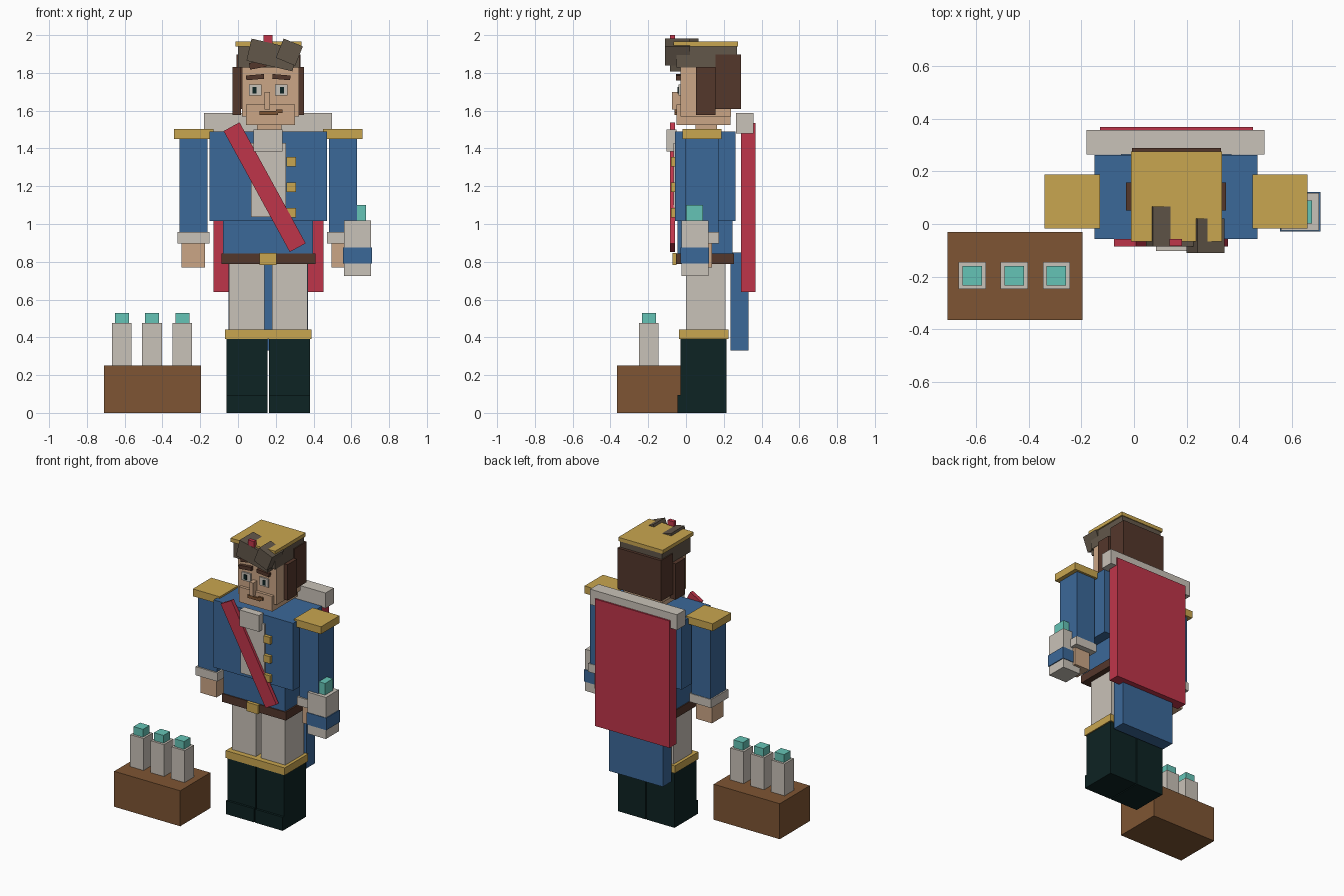
import bpy, bmesh, math
from mathutils import Matrix


def linear(c):
    return c / 12.92 if c <= 0.04045 else ((c + 0.055) / 1.055) ** 2.4


def material(name, hexcode):
    m = bpy.data.materials.new(name)
    rgb = [linear(int(hexcode[i:i + 2], 16) / 255) for i in (0, 2, 4)]
    m.diffuse_color = (*rgb, 1)
    return m


blue = material("coat_blue", "3B6899")
red = material("red", "BF354A")
gold = material("gold", "C9A650")
cream = material("off_white", "C9C2B8")
skin = material("skin", "CBA686")
dark = material("dark_brown", "54372B")
wood = material("wood_brown", "7E5533")
black = material("boot_black", "0D2323")
teal = material("teal", "65C4B6")
taupe = material("grey_brown", "62574A")


def box(name, mat, x, y, z, tilt=0):
    """Box from (min, max) ranges, tilted about the y axis by degrees."""
    bm = bmesh.new()
    bmesh.ops.create_cube(bm, size=1)
    size = [r[1] - r[0] for r in (x, y, z)]
    mid = [(r[0] + r[1]) / 2 for r in (x, y, z)]
    bm.transform(Matrix.Rotation(math.radians(tilt), 4, 'Y') @ Matrix.Diagonal((*size, 1)))
    me = bpy.data.meshes.new(name)
    bm.to_mesh(me)
    bm.free()
    me.materials.append(mat)
    ob = bpy.data.objects.new(name, me)
    ob.location = mid
    bpy.context.collection.objects.link(ob)
    return ob


CX = 0.16  # centre line of the figure


def pair(name, mat, inner, outer, y, z, tilt=0):
    """Two boxes mirrored across the figure's centre line."""
    box(name + "_left", mat, (CX - outer, CX - inner), y, z, tilt)
    box(name + "_right", mat, (CX + inner, CX + outer), y, z, -tilt)


# crate with three bottles
box("crate", wood, (-0.71, -0.195), (-0.365, -0.03), (0, 0.25))
for i, x in enumerate((-0.615, -0.455, -0.295)):
    box(f"bottle_{i}", cream, (x - 0.052, x + 0.052), (-0.248, -0.145), (0.25, 0.475))
    box(f"bottle_cap_{i}", teal, (x - 0.037, x + 0.037), (-0.233, -0.16), (0.475, 0.53))

# legs and boots
pair("boot", black, 0.004, 0.221, (-0.03, 0.215), (0, 0.392))
pair("boot_toe", black, 0.004, 0.221, (-0.046, -0.02), (0, 0.095))
box("boot_cuff", gold, (-0.07, 0.39), (-0.037, 0.225), (0.39, 0.442))
pair("leg", cream, 0.02, 0.208, (0.0, 0.208), (0.44, 0.8))

# belt and coat
box("belt", dark, (-0.087, 0.409), (-0.052, 0.255), (0.787, 0.845))
box("buckle", gold, (0.115, 0.205), (-0.072, -0.05), (0.784, 0.847))
box("coat_waist", blue, (-0.08, 0.398), (-0.045, 0.245), (0.845, 1.02))
box("coat_chest", blue, (-0.15, 0.47), (-0.057, 0.262), (1.015, 1.49))
box("coat_tail", blue, (-0.05, 0.37), (0.235, 0.33), (0.33, 0.85))
box("shirt_front", cream, (0.068, 0.255), (-0.067, -0.05), (1.037, 1.43))
box("cravat", cream, (0.083, 0.235), (-0.103, -0.05), (1.385, 1.5))
for i, z in enumerate((1.06, 1.195, 1.33)):
    box(f"button_{i}", gold, (0.256, 0.306), (-0.08, -0.055), (z - 0.025, z + 0.025))
box("sash", red, (0.093, 0.189), (-0.085, -0.058), (0.83, 1.56), -28.7)

# cape and collar
box("cape", red, (-0.13, 0.452), (0.29, 0.369), (0.64, 1.535))
box("cape_collar", cream, (-0.18, 0.497), (0.265, 0.358), (1.48, 1.588))

# arms
pair("sleeve", blue, 0.322, 0.47, (-0.005, 0.172), (0.955, 1.455))
pair("epaulette", gold, 0.29, 0.5, (-0.018, 0.188), (1.45, 1.502))
pair("sleeve_cuff", cream, 0.31, 0.48, (-0.015, 0.176), (0.898, 0.958))
pair("hand", skin, 0.335, 0.458, (0.01, 0.137), (0.77, 0.9))

# held bottle
box("held_bottle", cream, (0.56, 0.703), (-0.025, 0.118), (0.725, 1.018))
box("held_bottle_label", blue, (0.556, 0.709), (-0.029, 0.122), (0.79, 0.875))
box("held_bottle_cap", teal, (0.587, 0.678), (0.001, 0.09), (1.018, 1.1))

# head
box("neck", skin, (0.1, 0.23), (0.05, 0.165), (1.48, 1.54))
box("head", skin, (0.022, 0.322), (-0.03, 0.238), (1.57, 1.86))
box("jaw", skin, (0.042, 0.302), (-0.05, 0.236), (1.525, 1.632))
box("nose", skin, (0.14, 0.17), (-0.073, -0.02), (1.605, 1.7))
box("moustache", wood, (0.115, 0.212), (-0.06, -0.045), (1.577, 1.597))
box("moustache_tip", wood, (0.2, 0.235), (-0.062, -0.045), (1.588, 1.607))
pair("eye", cream, 0.035, 0.103, (-0.04, -0.02), (1.68, 1.738))
pair("pupil", black, 0.062, 0.084, (-0.045, -0.03), (1.69, 1.725))
pair("eyebrow", dark, 0.022, 0.117, (-0.053, -0.02), (1.765, 1.79), -5)

# hair
pair("side_hair", dark, 0.145, 0.19, (0.052, 0.157), (1.577, 1.83))
box("back_hair", dark, (-0.007, 0.331), (0.155, 0.29), (1.61, 1.897))
box("forelock", dark, (0.06, 0.15), (-0.062, 0.0), (1.825, 1.86), -10)

# cap with curls and jewel
box("cap", taupe, (0.0, 0.325), (-0.05, 0.27), (1.828, 1.945))
box("cap_top", gold, (-0.012, 0.335), (-0.066, 0.276), (1.94, 1.966))
box("curl_large", taupe, (0.055, 0.305), (-0.085, 0.067), (1.835, 1.955), 13)
box("curl_small", taupe, (0.217, 0.327), (-0.11, 0.02), (1.855, 1.965), 22)
box("cap_jewel", red, (0.135, 0.183), (-0.084, -0.058), (1.92, 2.0))
